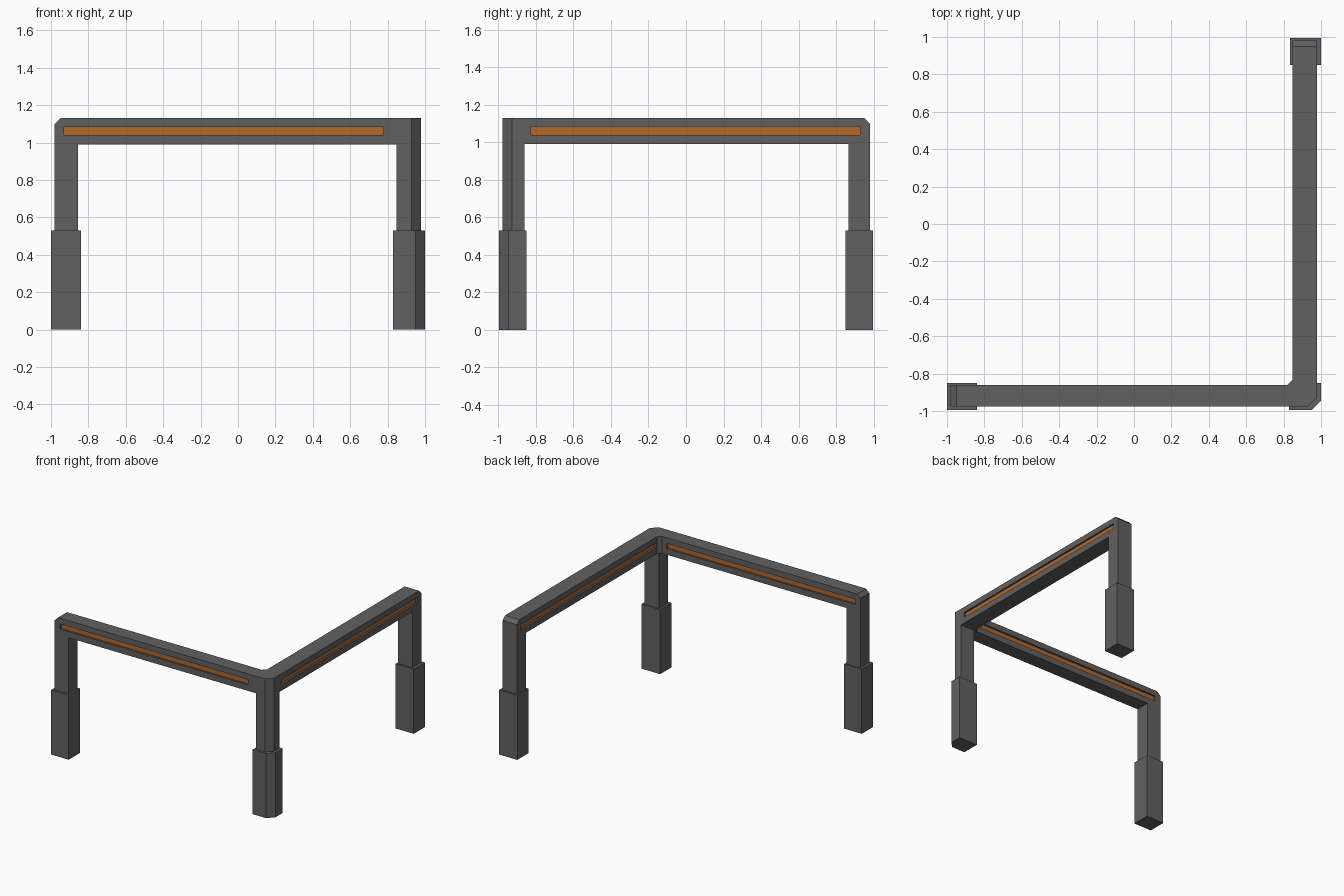
import bpy, bmesh
from mathutils import Vector

if "Cube" in bpy.data.objects:
    bpy.data.objects.remove(bpy.data.objects["Cube"])

# Helpers
def prism(name, outline, z0, z1):
    """Extrude a counter-clockwise xy outline from z0 to z1."""
    bm = bmesh.new()
    base = bm.faces.new([bm.verts.new((x, y, z0)) for x, y in outline])
    ext = bmesh.ops.extrude_face_region(bm, geom=[base])
    top = [g for g in ext["geom"] if isinstance(g, bmesh.types.BMVert)]
    bmesh.ops.translate(bm, verts=top, vec=Vector((0, 0, z1 - z0)))
    bmesh.ops.recalc_face_normals(bm, faces=bm.faces)
    mesh = bpy.data.meshes.new(name)
    bm.to_mesh(mesh)
    bm.free()
    obj = bpy.data.objects.new(name, mesh)
    bpy.context.collection.objects.link(obj)
    return obj

def rect(x0, x1, y0, y1, c=0):
    """Rectangle whose front right corner is optionally cut by c."""
    corner = [(x1 - c, y0), (x1, y0 + c)] if c else [(x1, y0)]
    return [(x0, y0)] + corner + [(x1, y1), (x0, y1)]

def material(name, color):
    mat = bpy.data.materials.new(name)
    mat.diffuse_color = color
    mat.use_nodes = True
    mat.node_tree.nodes["Principled BSDF"].inputs["Base Color"].default_value = mat.diffuse_color
    return mat

def boolean(obj, other, operation):
    mod = obj.modifiers.new(operation.lower(), 'BOOLEAN')
    mod.operation, mod.object, mod.solver = operation, other, 'EXACT'
    bpy.context.view_layer.objects.active = obj
    bpy.ops.object.modifier_apply(modifier=mod.name)
    bpy.data.objects.remove(other)

grey = material("dark_metal", (0.12, 0.12, 0.12, 1))
orange = material("orange_light", (0.45, 0.14, 0.025, 1))

X0, X1, XI = -0.98, 0.978, 0.847     # end, outer face, inner face
Y0, Y1, YI = -0.977, 0.98, -0.86
TOP, UNDER, SLEEVE = 1.13, 0.99, 0.53

# L-shaped beam with cut outer and inner corners
beam = prism("corner_beam", [
    (X0, Y0), (X1 - 0.05, Y0), (X1, Y0 + 0.05), (X1, Y1), (XI, Y1),
    (XI, YI + 0.028), (XI - 0.028, YI), (X0, YI)], UNDER, TOP)

# Chamfer the two top end edges
bm = bmesh.new()
bm.from_mesh(beam.data)
ends = [e for e in bm.edges
        if all(v.co.z > TOP - 0.001 for v in e.verts)
        and (all(abs(v.co.x - X0) < 1e-4 for v in e.verts)
             or all(abs(v.co.y - Y1) < 1e-4 for v in e.verts))]
bmesh.ops.bevel(bm, geom=ends, offset=0.03, segments=1, affect='EDGES')
bm.to_mesh(beam.data)
bm.free()

# Light slots on both faces of each arm, with a strip at the bottom of each
D = 0.018
L0, L1, M0, M1 = -0.93, 0.777, -0.825, 0.928
slots = {
    "front_outer": ((L0, L1, Y0 - 0.05, Y0 + D), (L0, L1, Y0 + D, Y0 + D + 0.01)),
    "front_inner": ((L0, L1, YI - D, YI + 0.05), (L0, L1, YI - D - 0.01, YI - D)),
    "side_outer": ((X1 - D, X1 + 0.05, M0, M1), (X1 - D - 0.01, X1 - D, M0, M1)),
    "side_inner": ((XI - 0.05, XI + D, M0, M1), (XI + D, XI + D + 0.01, M0, M1)),
}
for name, (cut, strip) in slots.items():
    cutter = prism("slot_cutter", rect(*cut), 1.04, 1.083)
    cutter.hide_render = True
    boolean(beam, cutter, 'DIFFERENCE')
    # the strip sits just proud of the slot floor
    x0, x1, y0, y1 = strip
    e = 0.003
    if "front" in name:
        y0, y1 = y0 - e, y1 + e
    else:
        x0, x1 = x0 - e, x1 + e
    light = prism(name + "_light_strip", rect(x0, x1, y0, y1), 1.04, 1.083)
    light.data.materials.append(orange)
beam.data.materials.append(grey)

# Three legs: slim post above a thicker sleeve
legs = {
    "left": (rect(X0, -0.855, Y0, YI), rect(-1, -0.84, -0.995, -0.85)),
    "corner": (rect(XI, X1, Y0, YI, 0.05), rect(0.83, 1, -0.995, -0.85, 0.05)),
    "back": (rect(XI, X1, 0.865, Y1), rect(0.835, 1, 0.85, 0.995)),
}
for name, (post, sleeve) in legs.items():
    for part, outline, z0, z1 in (("post", post, SLEEVE, UNDER),
                                  ("sleeve", sleeve, 0, SLEEVE)):
        obj = prism(f"{name}_leg_{part}", outline, z0, z1)
        obj.data.materials.append(grey)
